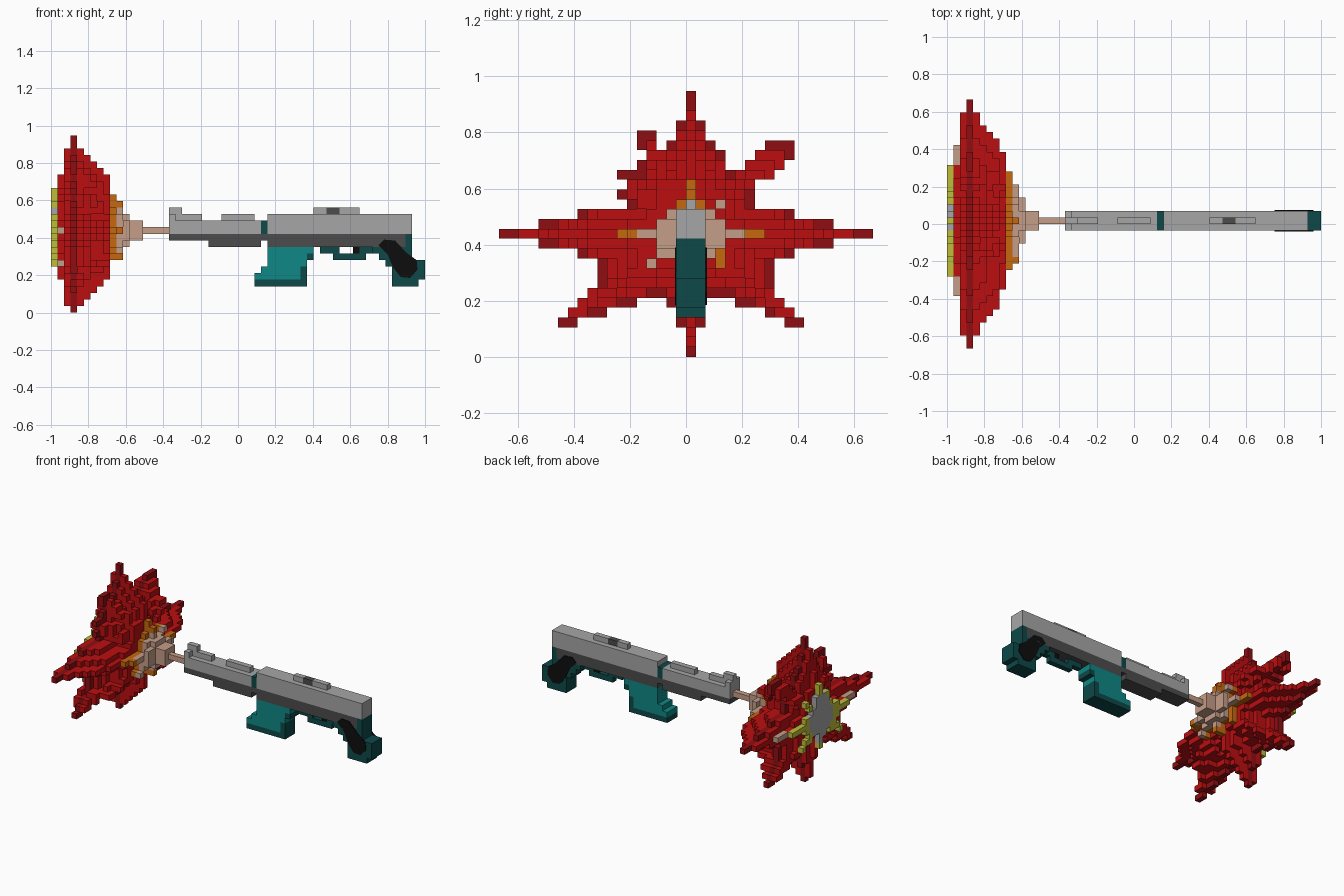
import bpy
import bmesh
from mathutils import Vector

if "Cube" in bpy.data.objects:
    bpy.data.objects.remove(bpy.data.objects["Cube"])

V = 2 / 57  # block size


def lin(c):
    c /= 255
    return c / 12.92 if c <= 0.04045 else ((c + 0.055) / 1.055) ** 2.4


PALETTE = {
    "light_grey": (166, 166, 166), "dark_grey": (76, 76, 76),
    "teal": (14, 136, 134), "dark_teal": (14, 72, 72),
    "black": (13, 13, 13), "red": (188, 14, 16),
    "dark_red": (142, 14, 18), "orange": (198, 103, 14),
    "peach": (197, 157, 136), "yellow": (190, 190, 58),
}
NAMES = list(PALETTE)
MATS = []
for name, rgb in PALETTE.items():
    m = bpy.data.materials.new(name)
    col = [lin(c) for c in rgb] + [1]
    m.use_nodes = True
    m.diffuse_color = col
    bsdf = m.node_tree.nodes["Principled BSDF"]
    bsdf.inputs["Base Color"].default_value = col
    bsdf.inputs["Roughness"].default_value = 0.8
    MATS.append(m)


def finish(name, bm):
    me = bpy.data.meshes.new(name)
    bm.normal_update()
    bm.to_mesh(me)
    bm.free()
    for m in MATS:
        me.materials.append(m)
    ob = bpy.data.objects.new(name, me)
    bpy.context.collection.objects.link(ob)
    return ob


def blocks(name, cells):
    """Outer skin of a dictionary of grid cells -> colour name."""
    bm = bmesh.new()
    verts = {}
    for cell, colour in cells.items():
        for ax in range(3):
            for side in (0, 1):
                near = list(cell)
                near[ax] += 2 * side - 1
                if tuple(near) in cells:
                    continue
                loop = []
                for a, b in ((0, 0), (1, 0), (1, 1), (0, 1)):
                    p = list(cell)
                    p[ax] += side
                    p[(ax + 1) % 3] += a
                    p[(ax + 2) % 3] += b
                    p = tuple(p)
                    if p not in verts:
                        verts[p] = bm.verts.new((p[0] * V - 1, p[1] * V, p[2] * V))
                    loop.append(verts[p])
                f = bm.faces.new(loop if side else loop[::-1])
                f.material_index = NAMES.index(colour)
    return finish(name, bm)


def box(cells, colour, i0, i1, k0, k1, half=1):
    """Fill a block range: i along x, k along z, half-width across y."""
    for i in range(i0, i1 + 1):
        for k in range(k0, k1 + 1):
            for j in range(-half, half + 1):
                cells[i, j, k] = colour


def side_plates(name, colour, pts):
    """Thin painted plate on both sides of the gun."""
    bm = bmesh.new()
    for y, d in ((-V, -0.004), (2 * V, 0.004)):
        f = bm.faces.new([bm.verts.new((x, y, z)) for x, z in pts])
        ext = bmesh.ops.extrude_face_region(bm, geom=[f])
        bmesh.ops.translate(bm, vec=Vector((0, d, 0)),
                            verts=[g for g in ext["geom"] if isinstance(g, bmesh.types.BMVert)])
    bmesh.ops.recalc_face_normals(bm, faces=bm.faces)
    for f in bm.faces:
        f.material_index = NAMES.index(colour)
    finish(name, bm)


# Burst outline: block spans on each row of the widest layer
ROWS = {
    26: [(0, 0)], 25: [(0, 0)], 24: [(0, 0)], 23: [(-1, 1)],
    22: [(-5, -4), (-1, 1)], 21: [(-5, -4), (-2, 2), (8, 10)],
    20: [(-4, 3), (7, 10)], 19: [(-5, 3), (6, 8)],
    18: [(-7, 7)], 17: [(-6, 6)], 16: [(-7, 6)], 15: [(-6, 6)],
    14: [(-11, 10)], 13: [(-15, 14)], 12: [(-19, 18)], 11: [(-15, 14)],
    10: [(-11, 10)], 9: [(-9, 8)], 8: [(-9, 8)], 7: [(-9, 8)],
    6: [(-9, -5), (-4, 3), (4, 8)], 5: [(-11, -6), (-2, 1), (5, 9)],
    4: [(-12, -9), (-1, 1), (8, 10)], 3: [(-13, -12), (-1, 1), (10, 11)],
    2: [(0, 0)], 1: [(0, 0)], 0: [(0, 0)],
}


def in_star(j, k, s):
    j, k = round(j / s), round((k - 12) / s) + 12
    return any(a <= j <= b for a, b in ROWS.get(k, []))


def burst_colour(i, j, k):
    if i == 0:
        return "light_grey" if (j / 3.3) ** 2 + ((k - 12) / 4.8) ** 2 <= 1 else "yellow"
    if i == 1:
        return "peach" if j * j + (k - 12) ** 2 > 70 else "red"
    if i == 3:
        return "dark_red"
    if i <= 8:
        return "red"
    if i == 9:
        return "orange"
    return "orange" if abs(j) > 5 or abs(k - 12) > 3 else "peach"


# Muzzle burst: stacked star layers shrinking toward the gun
LAYERS = [0.45, 0.6, 0.88, 1, 0.89, 0.8, 0.73, 0.67, 0.56, 0.38, 0.32]
burst = {}
for i, s in enumerate(LAYERS):
    for j in range(-19, 19):
        for k in range(27):
            if in_star(j, k, s):
                burst[i, j, k] = burst_colour(i, j, k)
box(burst, "peach", 11, 11, 11, 13, 3)
box(burst, "peach", 11, 11, 10, 14, 1)
box(burst, "peach", 12, 13, 11, 13, 1)
blocks("muzzle_burst", burst)

# Thin flame joining burst and barrel
flame = {}
box(flame, "peach", 14, 17, 12, 12, 0)
blocks("flame_stem", flame)

# Fore end with front sight
fore = {}
box(fore, "light_grey", 18, 31, 12, 13)
box(fore, "dark_grey", 18, 31, 11, 11)
box(fore, "dark_grey", 24, 31, 10, 10)
box(fore, "light_grey", 18, 18, 14, 14)
box(fore, "light_grey", 18, 19, 14, 15, 0)
box(fore, "light_grey", 20, 22, 14, 14, 0)
box(fore, "light_grey", 26, 30, 14, 14, 0)
blocks("fore_end", fore)

# Collar between fore end and receiver
collar = {}
box(collar, "dark_teal", 32, 32, 12, 13)
box(collar, "dark_grey", 32, 32, 11, 11)
blocks("collar", collar)

# Receiver with top rail
receiver = {}
box(receiver, "light_grey", 33, 54, 12, 14)
box(receiver, "dark_grey", 33, 53, 10, 11)
box(receiver, "light_grey", 40, 46, 15, 15, 0)
box(receiver, "dark_grey", 42, 43, 15, 15, 0)
blocks("receiver", receiver)

# Magazine
magazine = {}
box(magazine, "teal", 33, 39, 8, 9)
box(magazine, "teal", 33, 38, 6, 7)
box(magazine, "teal", 31, 38, 5, 5)
box(magazine, "teal", 32, 32, 6, 6)
box(magazine, "dark_teal", 31, 38, 4, 4)
box(magazine, "dark_teal", 38, 38, 5, 6)
for c in magazine:
    if c[0] == 39:
        magazine[c] = "dark_teal" if c[2] == 8 else "teal"
blocks("magazine", magazine)

# Trigger guard
guard = {}
box(guard, "dark_teal", 41, 43, 9, 9, 0)
box(guard, "dark_teal", 43, 47, 8, 8, 0)
box(guard, "dark_teal", 47, 49, 9, 9, 0)
box(guard, "black", 46, 46, 9, 9, 0)
blocks("trigger_guard", guard)

# Grip
grip = {}
for k, i0, i1 in ((11, 54, 54), (10, 49, 54), (9, 49, 54), (8, 50, 54),
                  (7, 51, 56), (6, 52, 56), (5, 52, 56), (4, 52, 55)):
    box(grip, "dark_teal", i0, i1, k, k)
blocks("grip", grip)
side_plates("grip_panel", "black", [
    (0.75, 0.36), (0.78, 0.39), (0.84, 0.385), (0.90, 0.32), (0.955, 0.28),
    (0.96, 0.23), (0.92, 0.185), (0.87, 0.19), (0.83, 0.24), (0.80, 0.31)])
side_plates("grip_bolt", "dark_grey", [
    (0.79, 0.325), (0.82, 0.325), (0.82, 0.355), (0.79, 0.355)])
